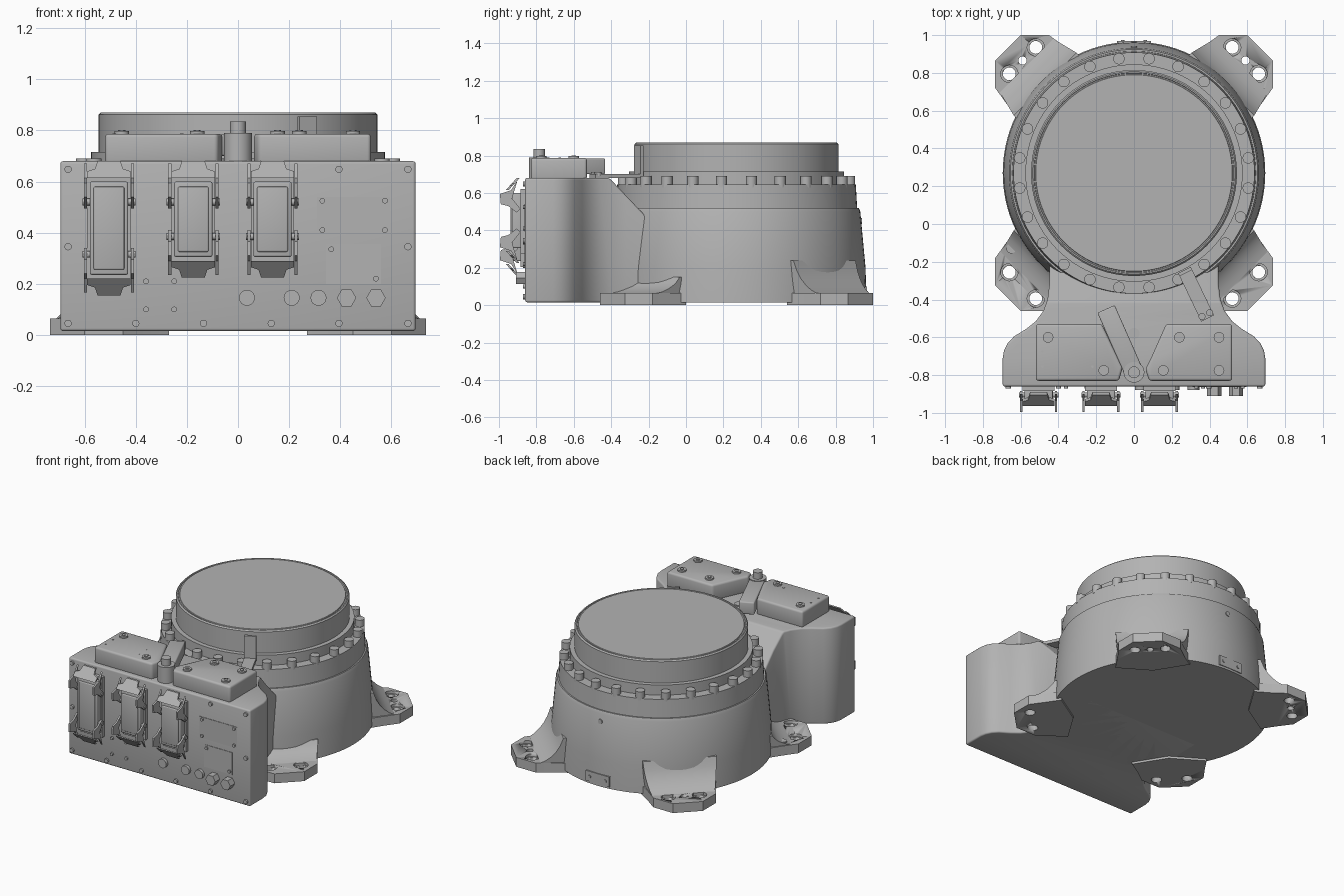
import bpy, bmesh, math
from mathutils import Vector, Matrix

if "Cube" in bpy.data.objects:
    bpy.data.objects.remove(bpy.data.objects["Cube"], do_unlink=True)

grey = bpy.data.materials.new("cast_grey")
grey.use_nodes = True
colour = (0.45, 0.45, 0.45, 1)
grey.diffuse_color = colour
grey.node_tree.nodes["Principled BSDF"].inputs["Base Color"].default_value = colour

DRUM_Y = 0.27      # drum axis
FRONT = -0.86      # connector panel plane


def on_xy(u, v, w): return (u, v, w)
def on_xz(u, v, w): return (u, w, v)
def on_yz(u, v, w): return (w, u, v)


def finish(bm, name, bevel=0, limit=40):
    bmesh.ops.recalc_face_normals(bm, faces=bm.faces)
    mesh = bpy.data.meshes.new(name)
    bm.to_mesh(mesh)
    bm.free()
    mesh.materials.append(grey)
    obj = bpy.data.objects.new(name, mesh)
    bpy.context.collection.objects.link(obj)
    bpy.ops.object.select_all(action='DESELECT')
    obj.select_set(True)
    bpy.context.view_layer.objects.active = obj
    if bevel:
        mod = obj.modifiers.new("edge_round", 'BEVEL')
        mod.width, mod.segments = bevel, 3
        mod.limit_method, mod.angle_limit = 'ANGLE', math.radians(limit)
        bpy.ops.object.modifier_apply(modifier=mod.name)
    bpy.ops.object.shade_smooth_by_angle(angle=math.radians(32))
    return obj


def prism_mesh(points, low, high, place=on_xy):
    bm = bmesh.new()
    a = [bm.verts.new(place(u, v, low)) for u, v in points]
    b = [bm.verts.new(place(u, v, high)) for u, v in points]
    bm.faces.new(a)
    bm.faces.new(b)
    for i in range(len(a)):
        j = (i + 1) % len(a)
        bm.faces.new((a[i], a[j], b[j], b[i]))
    return bm


def prism(name, points, low, high, place=on_xy, bevel=0):
    return finish(prism_mesh(points, low, high, place), name, bevel)


def box(name, x, y, z, bevel=0):
    corners = [(x[0], y[0]), (x[1], y[0]), (x[1], y[1]), (x[0], y[1])]
    return prism(name, corners, z[0], z[1], on_xy, bevel)


def discs(name, centres, radius, low, high, place=on_xy, sides=20):
    # one object holding equal cylinders, centres given in the chosen plane
    bm = bmesh.new()
    for u, v in centres:
        ring = [(u + radius * math.cos(k * math.tau / sides),
                 v + radius * math.sin(k * math.tau / sides)) for k in range(sides)]
        part = prism_mesh(ring, low, high, place)
        mesh = bpy.data.meshes.new("part")
        part.to_mesh(mesh)
        part.free()
        bm.from_mesh(mesh)
        bpy.data.meshes.remove(mesh)
    return finish(bm, name)


# Drum, flange and turntable as one lathe profile
profile = [(0, .015), (.695, .015), (.69, .2), (.662, .5), (.654, .52), (.645, .52),
           (.638, .645), (.575, .645), (.575, .715), (.545, .715), (.545, .862), (.537, .87),
           (.53, .87), (.528, .866), (.522, .866), (.52, .87), (0, .87)]
bm = bmesh.new()
verts = [bm.verts.new((r, DRUM_Y, z)) for r, z in profile]
edges = [bm.edges.new(pair) for pair in zip(verts, verts[1:])]
bmesh.ops.spin(bm, geom=verts + edges, cent=(0, DRUM_Y, 0), axis=(0, 0, 1),
               angle=math.tau, steps=96)
bmesh.ops.remove_doubles(bm, verts=bm.verts, dist=.0005)
finish(bm, "drum_body")

# Ring of flange bolts
ring = [(.61 * math.cos((k + .5) * math.tau / 24),
         DRUM_Y + .61 * math.sin((k + .5) * math.tau / 24)) for k in range(24)]
discs("flange_bolts", ring, .03, .63, .69)

# Connector housing with a waisted neck and a roof sloping into the drum
half = [(.695, FRONT), (.695, -.71), (.688, -.67), (.668, -.63), (.635, -.595), (.57, -.555),
        (.52, -.515), (.48, -.46), (.458, -.4), (.448, -.32), (.445, .1)]
outline = half + [(-x, y) for x, y in reversed(half)]
bm = prism_mesh(outline, .015, .68)
bmesh.ops.recalc_face_normals(bm, faces=bm.faces)
cut = bmesh.ops.bisect_plane(bm, geom=bm.verts[:] + bm.edges[:] + bm.faces[:],
                             plane_co=(0, -.41, .68), plane_no=(0, .2, .19), clear_outer=True)
rim = [g for g in cut["geom_cut"] if isinstance(g, bmesh.types.BMEdge)]
bmesh.ops.holes_fill(bm, edges=rim)
finish(bm, "connector_housing", .018, 35)

# Mounting feet: pads with counterbored holes and a swept gusset
pad = [(.27, .61), (.36, .665), (.45, .73), (.6, .73), (.735, .595), (.735, .45),
       (.67, .36), (.61, .27), (.4, .4)]
holes = [(.52, .665), (.66, .525)]
sweep = [(.5, .24), (.665, .24), (.685, .185), (.71, .142), (.74, .108), (.77, .083),
         (.805, .064), (.805, .03), (.5, .03)]
for end, fb in (("back", 1), ("front", -1)):
    for side, lr in (("left", 1), ("right", -1)):
        def spot(p): return (lr * p[0], DRUM_Y + fb * p[1])
        foot = prism(f"{end}_{side}_foot", [spot(p) for p in pad], 0, .065)
        centres = [spot(p) for p in holes]
        cutters = [discs("bore", centres, .034, -.1, .2),
                   discs("counterbore", centres, .046, .045, .2)]
        if fb > 0:
            cutters.append(discs("pin_hole", [spot((.59, .595))], .022, -.1, .2))
        bpy.context.view_layer.objects.active = foot
        for tool in cutters:
            mod = foot.modifiers.new("hole", 'BOOLEAN')
            mod.operation, mod.object, mod.solver = 'DIFFERENCE', tool, 'EXACT'
            bpy.ops.object.modifier_apply(modifier=mod.name)
            bpy.data.objects.remove(tool, do_unlink=True)
        rise = 1 if fb > 0 else .5

        def gusset_place(r, z, s):
            t = s * (.235 - .25 * max(0, r - .665))
            x, y = spot(((r + t) * math.sqrt(.5), (r - t) * math.sqrt(.5)))
            return (x, y, .06 + (z - .06) * rise if z > .06 else z)
        prism(f"{end}_{side}_gusset", sweep, -1, 1, gusset_place)
discs("foot_plug", [(-.65, -.13)], .026, .05, .085)

# Rear name plate and plug
box("rear_plate", (-.09, .09), (.9, .968), (.03, .1))
discs("rear_plate_screws", [(-.06, .065), (.06, .065)], .01, .9, .974, on_xz)
discs("rear_plug", [(0, .45)], .016, .85, .942, on_xz)

# Panel screws, studs and ports
corner_rows = [(s * .665, z) for s in (-1, 1) for z in (.045, .345, .648)]
low_row = [(-.4 + k * .265, .045) for k in range(4)]
discs("panel_screws", corner_rows + low_row + [(.395, .648)], .014, FRONT, FRONT - .012, on_xz, 16)
studs = [(x, z) for x in (-.36, -.25) for z in (.1, .21)]
studs += [(x, z) for x in (.33, .575) for z in (.41, .525)] + [(.365, .335), (.54, .22)]
discs("panel_studs", studs, .011, FRONT, FRONT - .012, on_xz, 12)
box("upper_label", (.31, .595), (FRONT - .003, FRONT), (.395, .54))
box("lower_label", (.345, .56), (FRONT - .003, FRONT), (.2, .355))
discs("round_ports", [(x, .145) for x in (.035, .21, .315)], .031, FRONT, FRONT - .02, on_xz, 24)
discs("hex_ports", [(x, .145) for x in (.425, .54)], .038, FRONT, FRONT - .05, on_xz, 6)


# Latched connectors
def connector(label, x, bottom):
    low, top = bottom + .08, .6
    box(label + "_frame", (x - .085, x + .085), (FRONT - .025, FRONT), (low - .03, top + .02))
    box(label + "_shell", (x - .075, x + .075), (FRONT - .07, FRONT), (low, top), .008)
    box(label + "_lid", (x - .06, x + .06), (FRONT - .078, FRONT), (low + .02, top - .02), .006)
    for end, z0, up in (("top", .68, 1), ("bottom", bottom, -1)):
        def tab_place(u, v, w): return (x + u, w - .9 * v, z0 - up * v)
        tab = [(-.045, 0), (.045, 0), (.055, .03), (.085, .04), (.085, .065),
               (-.085, .065), (-.085, .04), (-.055, .03)]
        prism(f"{label}_{end}_handle", tab, -.89, -.905, tab_place)
        shape = [(-.9, .01), (-.935, .065), (-.995, .085), (-.99, .14), (-.95, .15),
                 (-.905, .185), (-.885, .165), (-.93, .11)]
        arm = [(y, z0 - up * d) for y, d in shape]
        for side in (-1, 1):
            edge = x + side * .086
            prism(f"{label}_{end}_lever", arm, edge, edge + side * .012, on_yz)
        discs(f"{label}_{end}_pivot", [(-.905, z0 - up * .16)], .013, x - .104, x + .104, on_yz, 12)


for label, x, bottom in (("right_connector", -.505, .155), ("middle_connector", -.175, .225),
                         ("left_connector", .135, .225)):
    connector(label, x, bottom)

# Covers on the housing roof
right_cover = [(-.52, -.83), (-.08, -.83), (-.06, -.76), (-.17, -.53), (-.52, -.53)]
left_cover = [(.52, -.83), (.08, -.83), (.06, -.77), (.09, -.71), (.17, -.53), (.52, -.53)]
prism("right_cover", right_cover, .67, .787, on_xy, .014)
prism("left_cover", left_cover, .67, .787, on_xy, .014)
cover_spots = [(-.455, -.6), (-.16, -.775), (.24, -.6), (.45, -.6), (.155, -.775), (.45, -.775)]
discs("cover_screws", cover_spots, .028, .78, .797)
discs("cover_screw_heads", cover_spots, .014, .79, .801, on_xy, 6)
discs("cover_pins", [(x, y) for x in (-.485, -.22) for y in (-.755, -.675)], .007, .78, .789, on_xy, 8)

# Pivot post and its bracket
discs("pivot_post", [(0, -.785)], .055, .67, .79, on_xy, 32)
discs("pivot_cap", [(0, -.785)], .031, .78, .835, on_xy, 24)
discs("roof_plug", [(0, -.58)], .03, .67, .687)


def bar(name, start, stop, width, low, high, bevel=0):
    a, b = Vector(start), Vector(stop)
    n = (b - a).orthogonal().normalized() * width / 2
    return prism(name, [a + n, b + n, b - n, a - n], low, high, on_xy, bevel)


bar("pivot_bracket", (0, -.785), (-.148, -.45), .1, .7, .785, .008)

# Pointer arm reaching the turntable
bar("pointer_arm", (.39, -.5), (.27, -.25), .075, .68, .702)
bar("pointer_upright", (.275, -.26), (.267, -.244), .075, .69, .855)
discs("pointer_screws", [(.36, -.49), (.4, -.47)], .018, .69, .712)
